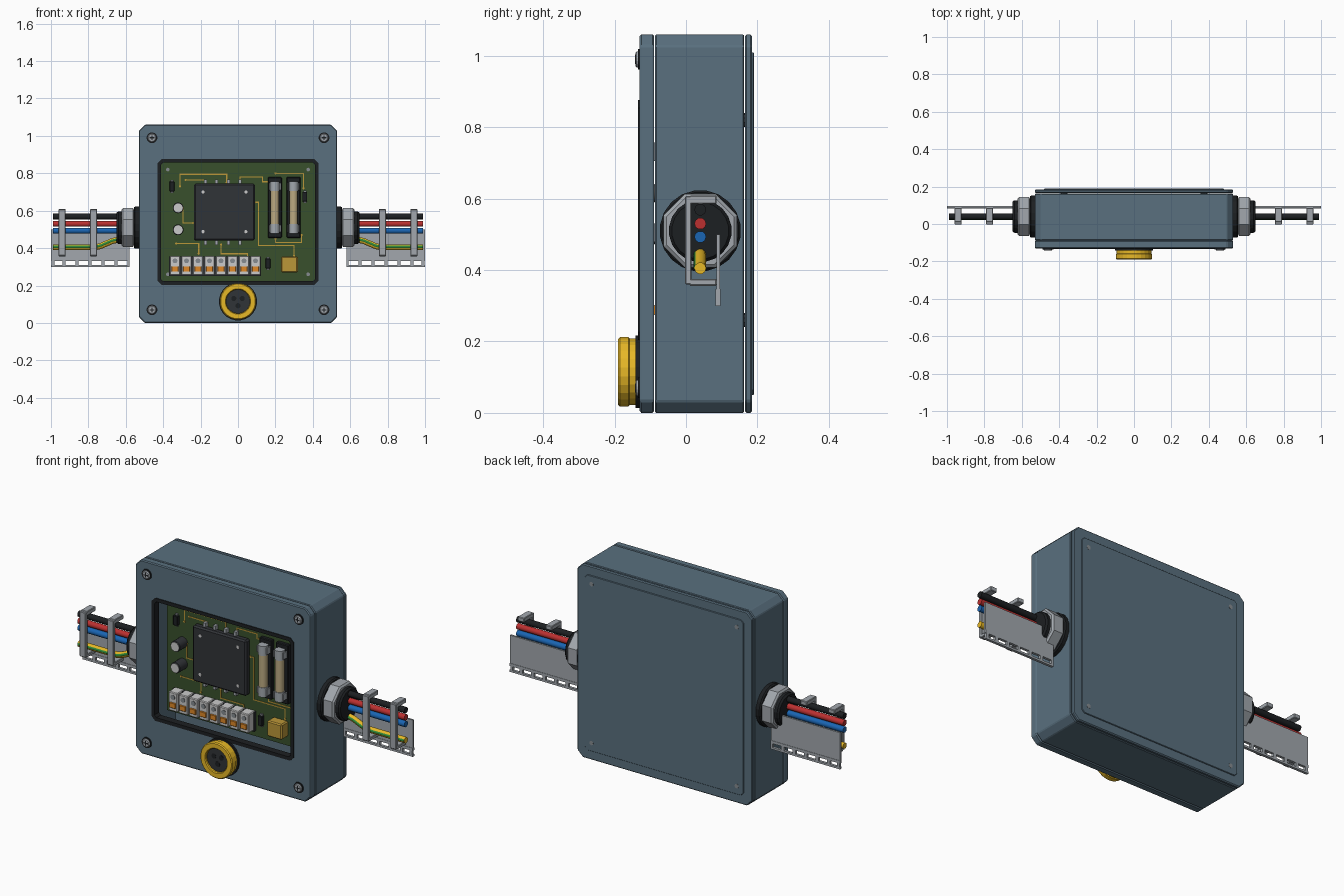
import bpy, bmesh
from math import cos, sin, pi
from mathutils import Vector

if "Cube" in bpy.data.objects:
    bpy.data.objects.remove(bpy.data.objects["Cube"])

COL = dict(blue=(.10, .16, .21), black=(.012, .014, .016), dark=(.03, .033, .038), steel=(.36, .39, .42),
           zinc=(.24, .26, .28), green=(.04, .08, .025), gold=(.5, .31, .04), yellow=(.8, .48, .02),
           red=(.5, .03, .03), wblue=(.01, .13, .45), stripe=(.03, .25, .04), cream=(.5, .4, .22),
           orange=(.75, .25, .02), pale=(.55, .57, .58))
MATS = {}
for k, c in COL.items():
    MATS[k] = bpy.data.materials.new(k)
    MATS[k].diffuse_color = (*c, 1)


def finish(name, bm, mat, bevel=0):
    bmesh.ops.recalc_face_normals(bm, faces=bm.faces)
    me = bpy.data.meshes.new(name)
    bm.to_mesh(me)
    bm.free()
    ob = bpy.data.objects.new(name, me)
    bpy.context.collection.objects.link(ob)
    me.materials.append(MATS[mat])
    if bevel:
        m = ob.modifiers.new("bevel", 'BEVEL')
        m.width, m.segments, m.limit_method = bevel, 1, 'ANGLE'
    return ob


def boxes(name, items, mat, bevel=0):
    """One object from boxes given as (x0, x1, y0, y1, z0, z1)."""
    bm = bmesh.new()
    for b in items:
        vs = bmesh.ops.create_cube(bm, size=1)['verts']
        for v in vs:
            for i in range(3):
                v.co[i] = (b[2*i] + b[2*i+1]) / 2 + v.co[i] * abs(b[2*i+1] - b[2*i])
    return finish(name, bm, mat, bevel)


def lathe(name, centres, axis, profile, sides, mat, bevel=0):
    """Turned profile of (radius, distance along axis), capped at both ends."""
    bm = bmesh.new()
    q = Vector(axis).to_track_quat('Z', 'Y')
    for c in centres:
        rings = [[bm.verts.new(Vector(c) + q @ Vector((r*cos(2*pi*(i+.5)/sides), r*sin(2*pi*(i+.5)/sides), d)))
                  for i in range(sides)] for r, d in profile]
        for a, b in zip(rings, rings[1:]):
            for i in range(sides):
                j = (i + 1) % sides
                bm.faces.new((a[i], a[j], b[j], b[i]))
        bm.faces.new(rings[0])
        bm.faces.new(rings[-1])
    return finish(name, bm, mat, bevel)


def octagon(x, z0, z1, c):
    return [(-x+c, z0), (x-c, z0), (x, z0+c), (x, z1-c), (x-c, z1), (-x+c, z1), (-x, z1-c), (-x, z0+c)]


def frame(name, outer, inner, y0, y1, mat, bevel=0):
    """Octagon extruded along y, hollow when an inner outline is given."""
    bm = bmesh.new()
    loop = lambda pts, y: [bm.verts.new((x, y, z)) for x, z in pts]
    a, b = loop(outer, y0), loop(outer, y1)
    pairs = [(a, b)]
    if inner:
        c, d = loop(inner, y0), loop(inner, y1)
        pairs += [(c, d), (a, c), (b, d)]
    else:
        bm.faces.new(a)
        bm.faces.new(b)
    for p, q in pairs:
        for i in range(8):
            j = (i + 1) % 8
            bm.faces.new((p[i], p[j], q[j], q[i]))
    return finish(name, bm, mat, bevel)


def wire(name, pts, r, mat):
    cu = bpy.data.curves.new(name, 'CURVE')
    cu.dimensions, cu.bevel_depth, cu.bevel_resolution, cu.use_fill_caps = '3D', r, 3, True
    sp = cu.splines.new('POLY')
    sp.points.add(len(pts) - 1)
    for p, co in zip(sp.points, pts):
        p.co = (*co, 1)
    cu.materials.append(MATS[mat])
    ob = bpy.data.objects.new(name, cu)
    bpy.context.collection.objects.link(ob)


# Enclosure: front lid with window, hollow body, back lid and cover plate
shell = octagon(.53, 0, 1.06, .032)
frame("front_lid", shell, octagon(.425, .21, .87, .02), -.13, -.089, 'blue', .005)
frame("body", shell, octagon(.49, .04, 1.02, .03), -.087, .163, 'blue', .004)
frame("back_lid", shell, None, .165, .185, 'blue', .005)
frame("back_cover_plate", octagon(.48, .05, 1.01, .015), None, .18, .19, 'blue', .002)
frame("window_gasket", octagon(.431, .204, .876, .022), octagon(.412, .223, .857, .012), -.134, -.095, 'black')

# Corner screws
corners = [(x, z) for x in (-.46, .46) for z in (.07, .99)]
lathe("screw_washers", [(x, -.128, z) for x, z in corners], (0, -1, 0), [(.029, 0), (.029, .007)], 16, 'black')
lathe("screw_heads", [(x, -.13, z) for x, z in corners], (0, -1, 0), [(.023, 0), (.023, .008), (.019, .012)], 16, 'steel')
boxes("screw_slots", [b for x, z in corners for b in ((x-.013, x+.013, -.1428, -.141, z-.003, z+.003),
                                                      (x-.003, x+.003, -.1428, -.141, z-.013, z+.013))], 'black')
lathe("cover_screws", [(x, .188, z) for x in (-.44, .44) for z in (.095, .965)], (0, 1, 0),
      [(.012, 0), (.012, .003)], 12, 'zinc')

# Round front connector
lathe("connector_flange", [(0, -.128, .115)], (0, -1, 0), [(.102, 0), (.102, .013)], 24, 'black')
lathe("connector_ring", [(0, -.14, .115)], (0, -1, 0),
      [(.094, 0), (.094, .018), (.098, .021), (.098, .045), (.093, .05), (.068, .05), (.064, .045), (.064, .01)], 24, 'yellow')
lathe("connector_insert", [(0, -.14, .115)], (0, -1, 0), [(.064, 0), (.064, .036)], 24, 'dark')
lathe("connector_sockets", [(.026*cos(a), -.175, .118 + .026*sin(a)) for a in (pi/6, 5*pi/6, 3*pi/2)],
      (0, -1, 0), [(.014, 0), (.014, .003)], 12, 'black')

# Side cable glands, wires, rails and clips
for s, side in ((1, "right"), (-1, "left")):
    gland = [(s*.525, .04, .51)]
    lathe(side + "_gland_flange", gland, (s, 0, 0), [(.114, 0), (.114, .025), (.108, .032)], 20, 'black')
    lathe(side + "_gland_nut", gland, (s, 0, 0), [(.1, .03), (.112, .036), (.112, .09), (.102, .098)], 8, 'steel')
    lathe(side + "_gland_cap", gland, (s, 0, 0), [(.088, .09), (.088, .115), (.08, .124)], 20, 'black')
    for n, z, m in (("black", .569, 'black'), ("red", .53, 'red'), ("blue", .493, 'wblue')):
        wire(f"{side}_{n}_wire", [(s*.6, .04, z), (s*.99, .04, z)], .0165, m)
    path = [(.6, .445), (.65, .443), (.675, .437), (.735, .411), (.76, .405), (.99, .405)]
    wire(side + "_earth_wire", [(s*x, .04, z) for x, z in path], .0165, 'yellow')
    wire(side + "_earth_stripe", [(s*min(x, .988), .029, z + .002) for x, z in path], .0075, 'stripe')
    slots = [s*(.58 + .0694*i) for i in range(7)]
    rail = [(s*.58, s, .085, .095, .345, .5), (s*.58, s, .083, .097, .332, .347), (s*.58, s, .083, .097, .3, .311)]
    rail += [(x - (.005 if s > 0 and i else 0) - (.01 if s > 0 and i == 6 else 0) - (.012 if s < 0 and i != 6 else 0),
              x + (.012 if s > 0 and i != 6 else 0) + (.005 if s < 0 and i else 0) + (.01 if s < 0 and i == 6 else 0),
              .083, .097, .308, .335) for i, x in enumerate(slots)]
    boxes(side + "_slotted_rail", rail, 'steel')
    for n, cx in (("inner", .772), ("outer", .94)):
        x0, x1 = s*cx - .019, s*cx + .019
        boxes(f"{side}_{n}_wire_clip", [(x0, x1, -.003, .016, .36, .607), (x0, x1, .01, .086, .585, .609),
                                        (x0, x1, .01, .086, .356, .375)], 'steel', .003)

# Circuit board with mounting posts, screws and traces
P = -.02
boxes("circuit_board", [(-.415, .415, P, 0, .218, .862)], 'green')
holes = [(x, z) for x in (-.375, .375) for z in (.26, .82)]
lathe("board_posts", [(x, 0, z) for x, z in holes], (0, 1, 0), [(.02, -.002), (.02, .167)], 10, 'dark')
lathe("board_screws", [(x, P, z) for x, z in holes], (0, -1, 0), [(.01, -.002), (.01, .005)], 10, 'zinc')
lines = [[(-.31, .73), (-.31, .795), (-.06, .795), (-.06, .75)], [(-.28, .765), (-.17, .765), (-.17, .75)],
         [(.01, .75), (.01, .78), (.13, .78), (.13, .755), (.2, .755)], [(.09, .645), (.11, .645), (.11, .415), (.3, .415), (.3, .36)],
         [(-.295, .615), (-.295, .535), (-.24, .535)], [(-.33, .425), (-.21, .425), (-.21, .37)],
         [(-.09, .42), (-.09, .37), (.05, .37), (.05, .35)], [(.2, .45), (.2, .43), (.34, .43), (.34, .47)],
         [(.2, .8), (.35, .8), (.35, .72)]]
boxes("board_traces", [(min(a[0], b[0])-.003, max(a[0], b[0])+.003, P-.002, P+.002, min(a[1], b[1])-.003, max(a[1], b[1])+.003)
                       for l in lines for a, b in zip(l, l[1:])], 'gold')
lathe("trace_pads", [(x, P, z) for l in lines for x, z in (l[0], l[-1])], (0, -1, 0), [(.006, -.001), (.006, .003)], 8, 'gold')

# Main chip with pins and corner pips
boxes("main_chip", [(-.235, .09, -.06, P, .44, .745)], 'dark', .008)
boxes("chip_pins", [(x-.008, x+.008, -.042, P, z-.012, z+.012) for x in (-.175, -.115, -.05, .01) for z in (.43, .755)], 'steel')
lathe("chip_pips", [(x, -.059, z) for x in (-.187, .042) for z in (.488, .7)], (0, -1, 0), [(.009, 0), (.009, .003)], 10, 'pale')

# Two fuses in holders
fx = (.197, .297)
boxes("fuse_holders", [(x-.037, x+.037, -.045, P, .455, .78) for x in fx], 'black', .004)
lathe("fuse_tubes", [(x, -.063, .5) for x in fx], (0, 0, 1), [(.023, 0), (.023, .235)], 14, 'cream')
lathe("fuse_caps", [(x, -.063, z) for x in fx for z in (.478, .705)], (0, 0, 1), [(.026, 0), (.026, .052)], 14, 'steel')
boxes("fuse_clips", [(x+d-.003, x+d+.003, -.075, -.04, z-.018, z+.018) for x in fx for d in (-.029, .029) for z in (.505, .73)], 'steel')

# Capacitors, relay and small resistors
caps = [(-.32, P, z) for z in (.615, .498)]
lathe("capacitors", caps, (0, -1, 0), [(.029, -.002), (.029, .064), (.026, .068)], 18, 'dark')
lathe("capacitor_tops", caps, (0, -1, 0), [(.025, .06), (.025, .07)], 18, 'pale')
boxes("relay", [(.23, .32, -.08, P, .27, .355)], 'gold', .006)
res = [(-.353, .73), (.357, .675), (.16, .318)]
boxes("resistors", [(x-.013, x+.013, -.04, P, z-.026, z+.026) for x, z in res], 'black', .002)
boxes("resistor_ends", [(x-.008, x+.008, -.03, P, z-.034, z+.034) for x, z in res], 'zinc')

# Terminal block row
tx = [-.337 + .0615*i for i in range(8)]
boxes("terminal_base", [(-.368, .124, -.04, P, .25, .355)], 'dark')
boxes("terminals", [(x-.027, x+.027, -.082, P, .255, .358) for x in tx], 'pale', .004)
boxes("terminal_levers", [(x-.019, x+.019, -.089, -.07, .274, .303) for x in tx], 'orange', .002)
lathe("terminal_screws", [(x, -.08, .332) for x in tx], (0, -1, 0), [(.013, 0), (.013, .005)], 12, 'zinc')

# Smooth only the round turned parts
for ob in bpy.data.objects:
    ob.select_set(ob.name.startswith(("capacitor", "fuse_tubes", "fuse_caps")))
    if ob.select_get():
        bpy.context.view_layer.objects.active = ob
bpy.ops.object.shade_smooth_by_angle()

for m in bpy.data.materials:
    if m.users and not m.is_grease_pencil:
        m.use_nodes = True
        m.node_tree.nodes["Principled BSDF"].inputs["Base Color"].default_value = m.diffuse_color
